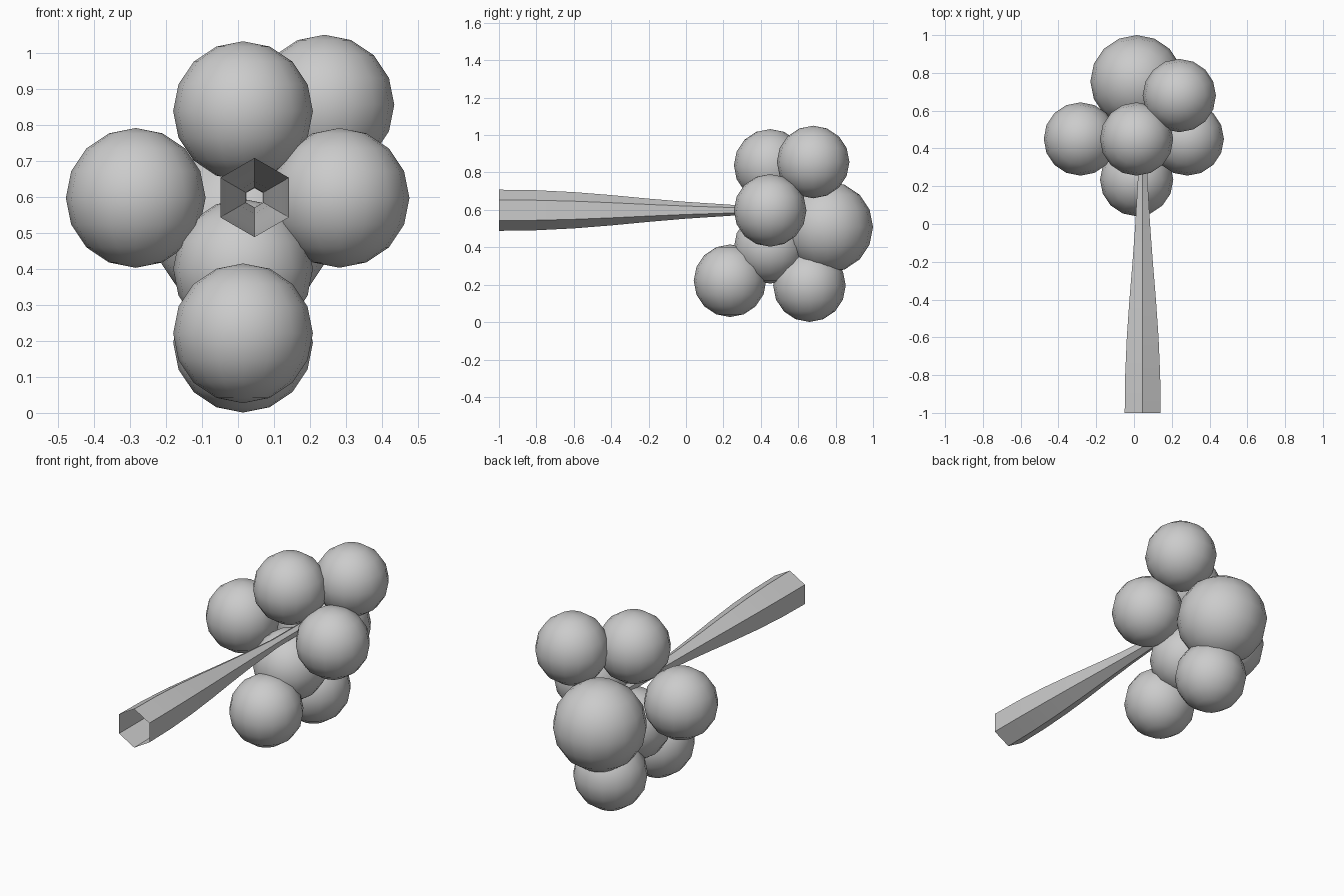
import bpy, bmesh, math

if "Cube" in bpy.data.objects:
    bpy.data.objects.remove(bpy.data.objects["Cube"])

# Cluster of smooth low-poly balls: name, centre, radius
balls = [
    ("top_ball",         (0.014, 0.45, 0.838), 0.194),
    ("upper_right_ball", (0.240, 0.68, 0.856), 0.194),
    ("left_ball",        (-0.284, 0.45, 0.597), 0.194),
    ("right_ball",       (0.282, 0.45, 0.597), 0.194),
    ("centre_ball",      (0.014, 0.45, 0.400), 0.194),
    ("lower_front_ball", (0.014, 0.235, 0.221), 0.194),
    ("lower_back_ball",  (0.014, 0.66, 0.195), 0.194),
    ("large_back_ball",  (0.014, 0.755, 0.508), 0.245),
]
for name, loc, r in balls:
    bpy.ops.mesh.primitive_uv_sphere_add(segments=16, ring_count=8, radius=r, location=loc)
    ob = bpy.context.object
    ob.name = name
    bpy.ops.object.shade_smooth()

# Open hexagonal stem, tapering from the outer end into the cluster
profile = [(-1, .110), (-.8, .107), (-.6, .097), (-.4, .081), (-.2, .062),
           (0, .045), (.26, .028), (.5, .026)]
bm = bmesh.new()
rings = []
for y, r in profile:
    rings.append([bm.verts.new((0.046 + r * math.sin(i * math.pi / 3), y,
                                0.598 + r * math.cos(i * math.pi / 3))) for i in range(6)])
for a, b in zip(rings, rings[1:]):
    for i in range(6):
        j = (i + 1) % 6
        bm.faces.new((a[i], a[j], b[j], b[i]))
bmesh.ops.recalc_face_normals(bm, faces=bm.faces)
mesh = bpy.data.meshes.new("stem")
bm.to_mesh(mesh)
bm.free()
stem = bpy.data.objects.new("stem", mesh)
bpy.context.collection.objects.link(stem)
bpy.context.view_layer.objects.active = stem
for o in bpy.context.selected_objects:
    o.select_set(False)
stem.select_set(True)
bpy.ops.object.shade_smooth_by_angle(angle=math.radians(30))
